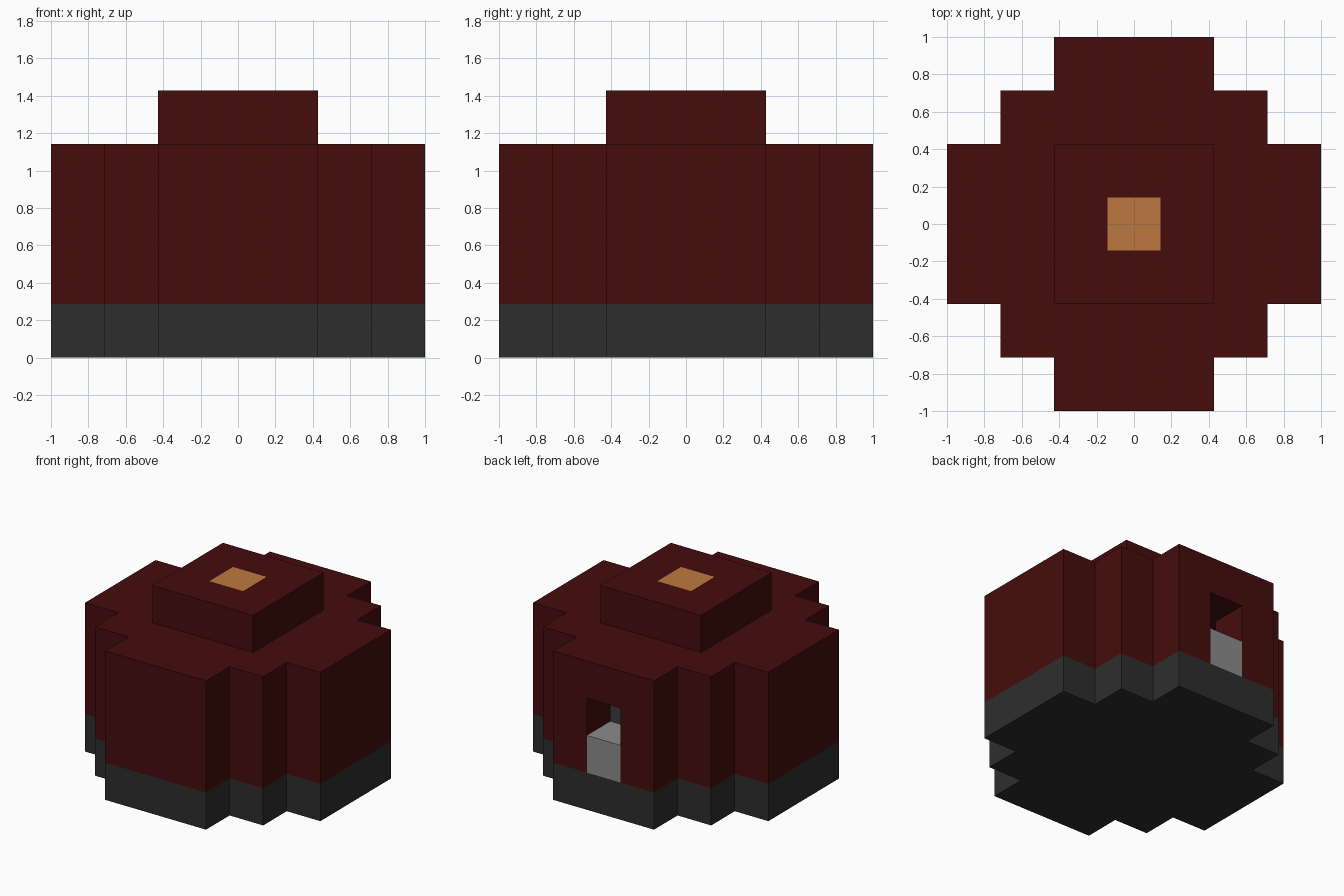
import bpy, bmesh
from mathutils import Vector

old = bpy.data.objects.get("Cube")
if old:
    bpy.data.objects.remove(old)

CELL = 2 / 7  # the hut is seven blocks wide


def material(name, rgb):
    mat = bpy.data.materials.new(name)
    mat.use_nodes = True
    mat.diffuse_color = (*rgb, 1)
    mat.node_tree.nodes["Principled BSDF"].inputs["Base Color"].default_value = (*rgb, 1)
    return mat


def disc(reach, limit):
    """Blocky round plan: cells within reach, with the corners stepped off."""
    span = range(-reach, reach + 1)
    return {(x, y) for x in span for y in span if abs(x) + abs(y) <= limit}


def layer(plan, z):
    return {(x, y, z) for x, y in plan}


outer = disc(3, 4)
inner = disc(2, 3)
crown = disc(1, 2)

# Block layout of each part
floor = layer(outer, 0)
door = {(0, 3, 1)}
opening = {(0, 3, 2)}
walls = layer(outer - inner, 1) | layer(outer - inner, 2) | layer(outer - crown, 3)
walls -= door | opening
lamp = {(0, 0, 4)}
roof = layer(crown, 4) - lamp
solid = floor | walls | door | lamp | roof


def build(name, cells, mat):
    """Skin a group of blocks, leaving out faces hidden against other blocks."""
    bm = bmesh.new()
    for cell in sorted(cells):
        centre = Vector(cell) + Vector((0, 0, 0.5))
        for axis in range(3):
            for sign in (-1, 1):
                normal = Vector((0, 0, 0))
                normal[axis] = sign
                if tuple(int(c + n) for c, n in zip(cell, normal)) in solid:
                    continue
                u = Vector((0, 0, 0))
                u[(axis + 1) % 3] = 0.5
                v = normal.cross(u)
                mid = centre + normal / 2
                corners = (mid - u - v, mid + u - v, mid + u + v, mid - u + v)
                bm.faces.new([bm.verts.new(p * CELL) for p in corners])
    bmesh.ops.remove_doubles(bm, verts=bm.verts, dist=0.001)
    bmesh.ops.dissolve_limit(bm, angle_limit=0.01, verts=bm.verts, edges=bm.edges)
    mesh = bpy.data.meshes.new(name)
    bm.to_mesh(mesh)
    bm.free()
    mesh.materials.append(mat)
    obj = bpy.data.objects.new(name, mesh)
    bpy.context.collection.objects.link(obj)


dark_red = material("dark_red_brick", (0.06, 0.0038, 0.0038))
charcoal = material("charcoal_stone", (0.027, 0.027, 0.027))
grey = material("grey_stone", (0.26, 0.26, 0.26))
amber = material("amber_lamp", (0.5, 0.19, 0.052))

build("foundation", floor, charcoal)
build("walls", walls, dark_red)
build("door_block", door, grey)
build("raised_roof", roof, dark_red)
build("roof_lamp", lamp, amber)
